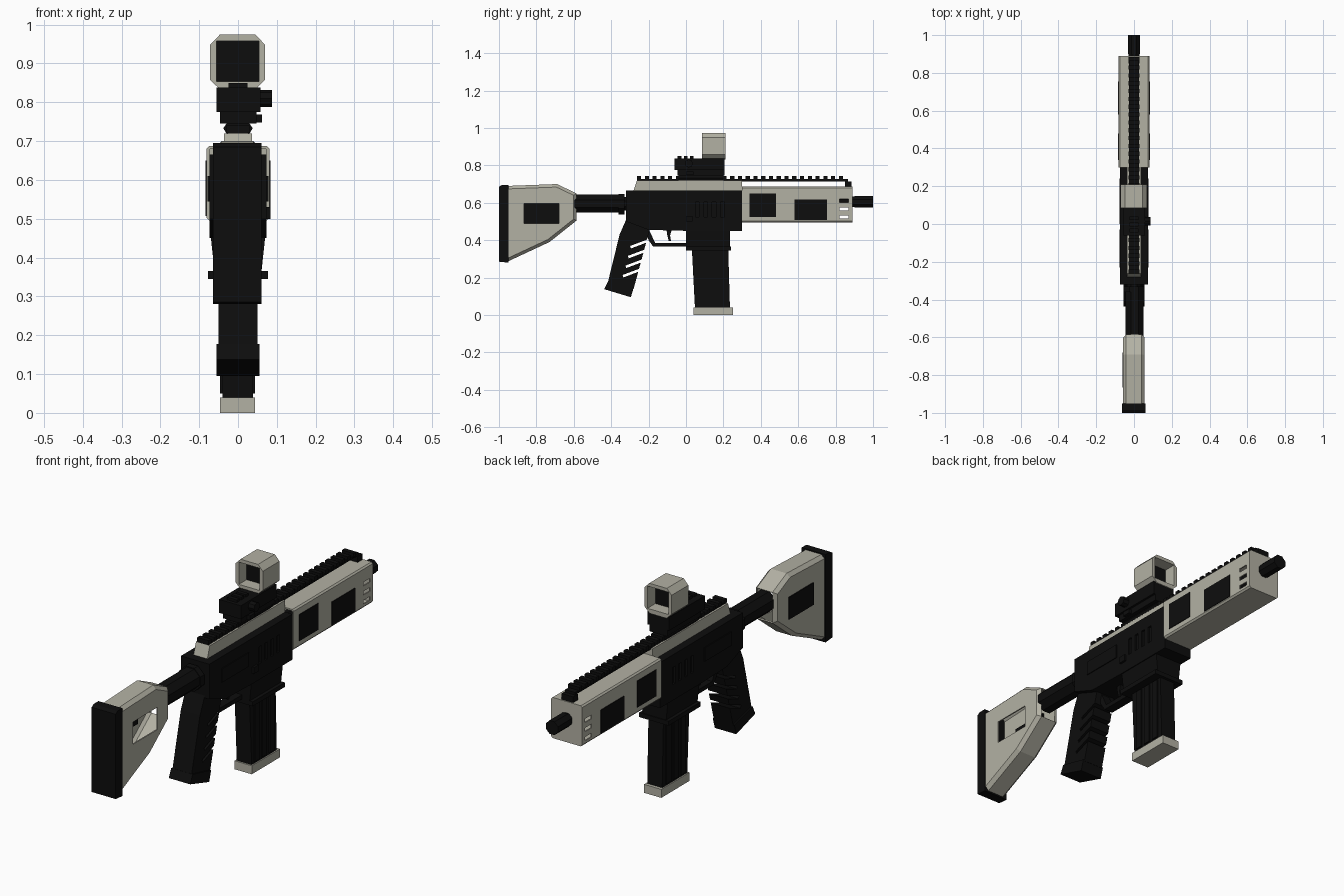
import bpy, bmesh, math
from mathutils import Matrix, Vector

cube = bpy.data.objects.get("Cube")
if cube:
    bpy.data.objects.remove(cube, do_unlink=True)


def material(name, rgb):
    m = bpy.data.materials.new(name)
    m.use_nodes = True
    m.diffuse_color = (*rgb, 1)
    node = m.node_tree.nodes["Principled BSDF"]
    node.inputs["Base Color"].default_value = (*rgb, 1)
    node.inputs["Roughness"].default_value = 0.7
    return m


BLACK = material("matte black", (0.004, 0.004, 0.004))
SAND = material("pale sand grey", (0.45, 0.44, 0.37))


def finish(name, bm, mat):
    bmesh.ops.recalc_face_normals(bm, faces=bm.faces)
    mesh = bpy.data.meshes.new(name)
    bm.to_mesh(mesh)
    bm.free()
    mesh.materials.append(mat)
    obj = bpy.data.objects.new(name, mesh)
    bpy.context.collection.objects.link(obj)
    return obj


def add_box(bm, x, y, z, tilt=0):
    """Box from (min, max) ranges, tilted about x through its centre."""
    centre = Vector([(r[0] + r[1]) / 2 for r in (x, y, z)])
    size = [r[1] - r[0] for r in (x, y, z)]
    mat = Matrix.Translation(centre) @ Matrix.Rotation(tilt, 4, "X") @ Matrix.Diagonal((*size, 1))
    bmesh.ops.create_cube(bm, size=1, matrix=mat)


def boxes(name, mat, *items):
    bm = bmesh.new()
    for item in items:
        add_box(bm, *item)
    return finish(name, bm, mat)


def prism_mesh(pts, axis, a, b):
    """Extrude a profile along x (points are y,z) or along y (points are x,z)."""
    bm = bmesh.new()
    place = (lambda p, t: (t, p[0], p[1])) if axis == "x" else (lambda p, t: (p[0], t, p[1]))
    ends = [[bm.verts.new(place(p, t)) for p in pts] for t in (a, b)]
    n = len(pts)
    for ring in ends:
        bm.faces.new(ring)
    for i in range(n):
        j = (i + 1) % n
        bm.faces.new((ends[0][i], ends[0][j], ends[1][j], ends[1][i]))
    bmesh.ops.recalc_face_normals(bm, faces=bm.faces)
    return bm


def prism(name, mat, pts, axis, a, b):
    return finish(name, prism_mesh(pts, axis, a, b), mat)


def ngon(r, z, n=8, x=0):
    return [(x + r * math.cos((i + .5) * math.tau / n), z + r * math.sin((i + .5) * math.tau / n))
            for i in range(n)]


def apply(obj, kind, **settings):
    mod = obj.modifiers.new(kind.title(), kind)
    for key, value in settings.items():
        setattr(mod, key, value)
    bpy.context.view_layer.objects.active = obj
    bpy.ops.object.modifier_apply(modifier=mod.name)


def cut(obj, *items):
    cutter = boxes("cutter", obj.data.materials[0], *items)
    cutter.hide_render = True
    apply(obj, "BOOLEAN", operation="DIFFERENCE", object=cutter, solver="EXACT")
    bpy.data.objects.remove(cutter, do_unlink=True)


def delete_facing(bm, direction):
    bm.normal_update()
    d = Vector(direction)
    bmesh.ops.delete(bm, geom=[f for f in bm.faces if f.normal.dot(d) > 0.99], context="FACES")


# Stock: hollow chamfered shell, open towards the tube
side = [(-.955, .69), (-.69, .70), (-.585, .65), (-.585, .505), (-.73, .39), (-.955, .285)]
bm = prism_mesh(side, "x", -.058, .056)
edges = [e for e in bm.edges if abs(e.verts[0].co.x - e.verts[1].co.x) < 1e-5
         and min(v.co.y for v in e.verts) > -.956 and max(v.co.y for v in e.verts) > -.9]
bmesh.ops.bevel(bm, geom=edges, offset=.016, segments=1, affect="EDGES")
delete_facing(bm, (0, 1, 0))
stock = finish("stock", bm, SAND)
apply(stock, "SOLIDIFY", thickness=.007, offset=-1)
cut(stock, ((.03, .08), (-.865, -.68), (.49, .595)))
boxes("stock_side_panel", BLACK, ((-.062, -.045), (-.865, -.68), (.49, .595)))
pad = prism("butt_pad", BLACK, [(-1, .285), (-.95, .28), (-.95, .695), (-.985, .695), (-1, .685)],
            "x", -.064, .061)

# Buffer tube and collars
prism("buffer_tube", BLACK, ngon(.052, .595, x=.003), "y", -.60, -.36)
prism("tube_neck", BLACK, ngon(.04, .595), "y", -.38, -.30)
prism("tube_collar", BLACK, ngon(.06, .592), "y", -.36, -.33)

# Receiver with slots, raised panels and magazine well
receiver = prism("receiver", BLACK, [(-.32, .665), (.30, .665), (.30, .45), (0, .45), (-.20, .455),
                                     (-.32, .50)], "x", -.074, .074)
slots = [((s * .065, s * .09) if s > 0 else (-.09, -.065), (y, y + .02), (.525, .605))
         for s in (-1, 1) for y in (.05, .095, .14, .185)]
cut(receiver, *slots)
boxes("receiver_panels", BLACK, *[((s * .075 - .003, s * .075 + .003), (-.23, -.03), (.545, .61))
                                  for s in (-1, 1)])
boxes("bolt_catch", BLACK, ((.07, .084), (0, .035), (.50, .53)))
prism("magazine_well", BLACK, [(-.06, .36), (.06, .36), (.073, .48), (-.073, .48)], "y", .0, .235)
boxes("magazine_well_lip", BLACK, ((-.077, .077), (.0, .24), (.345, .366)))

# Magazine
prism("magazine", BLACK, [(.03, .38), (.225, .38), (.235, .035), (.048, .035)], "x", -.04, .038)
boxes("magazine_ribs", BLACK, *[((-.046, .044), (y, y + .035), (.05, .34)) for y in (.065, .12, .175)])
boxes("magazine_base", SAND, ((-.046, .044), (.04, .25), (0, .04)))

# Pistol grip with slanted slots
grip = prism("grip", BLACK, [(-.32, .51), (-.18, .51), (-.215, .38), (-.28, .14), (-.42, .165),
                             (-.355, .43)], "x", -.05, .05)
cut(grip, *[((-.1, .1), (y - .05, y + .05), (z - .007, z + .007), .36)
            for y, z in ((-.25, .38), (-.262, .327), (-.275, .275), (-.29, .225))])
prism("grip_base", BLACK, [(-.437, .138), (-.295, .095), (-.28, .145), (-.418, .178)], "x", -.056, .056)

# Trigger guard and trigger
prism("trigger_guard", BLACK, [(-.20, .40), (-.175, .365), (.005, .365), (.005, .385), (-.165, .385),
                               (-.195, .45), (-.215, .45)], "x", -.022, .022)
prism("trigger", BLACK, [(-.105, .46), (-.075, .46), (-.085, .425), (-.08, .395), (-.092, .395),
                         (-.1, .425)], "x", -.012, .012)

# Upper receiver and toothed rail
prism("upper_receiver", SAND, [(-.282, .66), (.30, .66), (.30, .72), (-.262, .72)], "x", -.036, .036)
teeth = [((-.03, .03), (-.262 + i * .0415, -.24 + i * .0415), (.722, .742)) for i in range(27)]
boxes("top_rail", BLACK, ((-.026, .026), (-.262, .865), (.715, .727)), *teeth)
boxes("rail_front_post", BLACK, ((-.03, .03), (.85, .885), (.68, .715)))

# Hollow handguard with side windows and through slits
bm = prism_mesh([(-.074, .495), (.074, .495), (.081, .503), (.081, .68), (.074, .687),
                 (-.074, .687), (-.081, .68), (-.081, .503)], "y", .30, .89)
delete_facing(bm, (0, -1, 0))
handguard = finish("handguard", bm, SAND)
apply(handguard, "SOLIDIFY", thickness=.008, offset=-1)
cut(handguard, *[((-.2, .2), (.82, .868), (z, z + .018)) for z in (.515, .558, .601)])
boxes("handguard_windows", BLACK, *[((s * .081 - .003, s * .081 + .003), y, z) for s in (-1, 1)
                                    for y, z in (((.34, .48), (.525, .65)), ((.58, .755), (.507, .617)))])

# Barrel
prism("barrel", BLACK, ngon(.031, .605), "y", .28, .91)
prism("muzzle", BLACK, ngon(.034, .605), "y", .90, 1.0)

# Sight mount
prism("sight_clamp", BLACK, [(-.03, .72), (.03, .72), (.038, .733), (.028, .748), (-.028, .748),
                             (-.038, .733)], "y", -.04, .20)
boxes("sight_mount", BLACK, ((-.046, .048), (-.045, .205), (.745, .778)),
      ((-.056, .058), (-.062, .205), (.775, .838)),
      ((.045, .062), (.0, .04), (.748, .768)))
boxes("sight_buttons", BLACK, *[((-.025, .025), (y, y + .02), (.836, .85)) for y in (-.045, -.012, .021)])
knob = [(.015 + .022 * math.cos(i * math.pi / 4), .81 + .022 * math.sin(i * math.pi / 4)) for i in range(8)]
prism("sight_knob", BLACK, knob, "x", .05, .088)

# Sight hood with a dark lens in the middle
hood = prism("sight_hood", SAND, [(-.045, .832), (.043, .832), (.07, .858), (.07, .948), (.045, .974),
                                  (-.047, .974), (-.072, .948), (-.072, .858)], "y", .085, .21)
cut(hood, ((-.055, .054), (0, .3), (.853, .958)))
boxes("sight_lens", BLACK, ((-.056, .055), (.143, .151), (.852, .959)))
